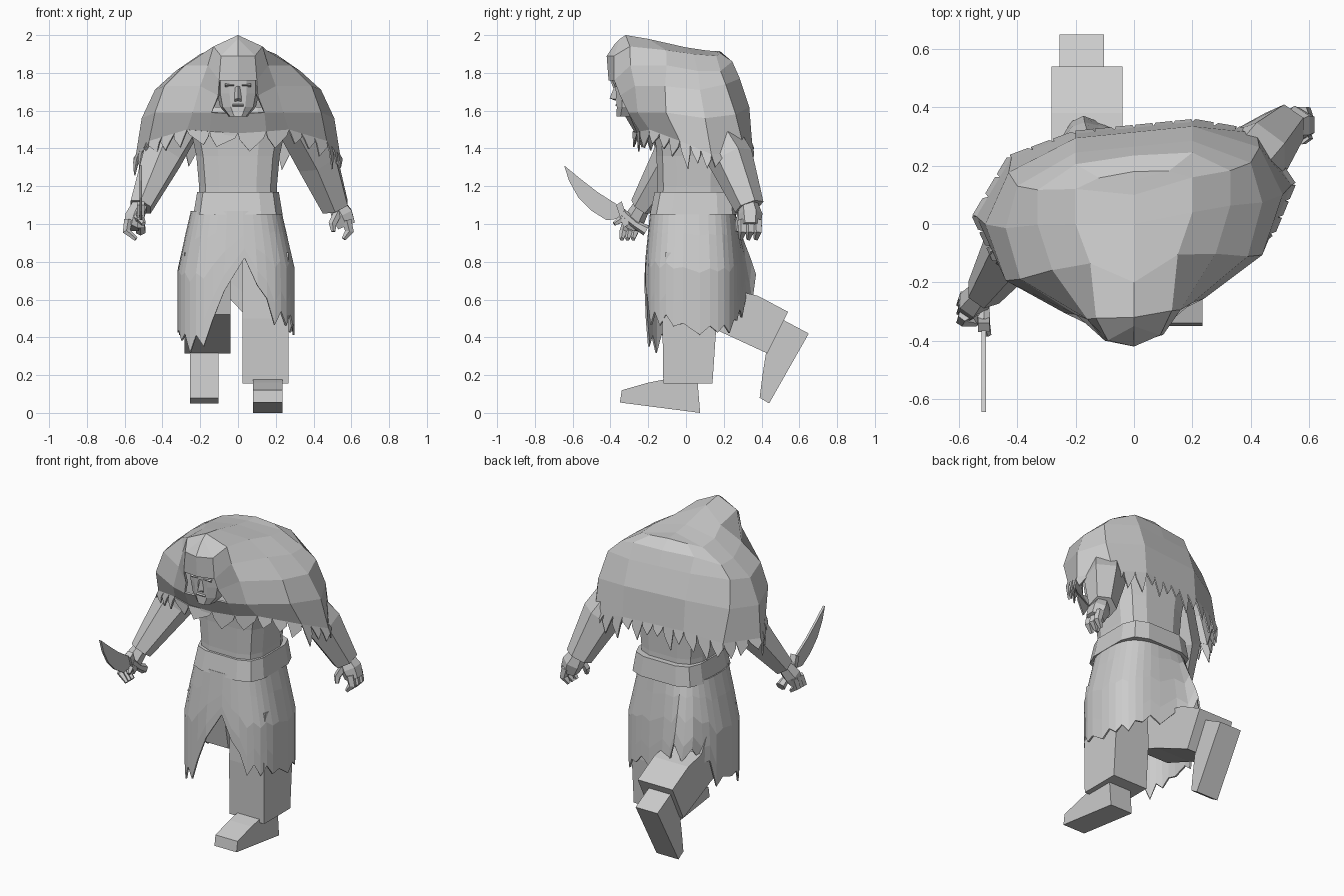
import bpy, bmesh, random
from math import sin, cos, radians, pi, exp
from mathutils import Vector

if "Cube" in bpy.data.objects:
    bpy.data.objects.remove(bpy.data.objects["Cube"])
random.seed(4)


def finish(name, bm):
    bmesh.ops.remove_doubles(bm, verts=bm.verts, dist=1e-4)
    bmesh.ops.delete(bm, geom=[v for v in bm.verts if not v.link_faces], context='VERTS')
    bmesh.ops.recalc_face_normals(bm, faces=bm.faces)
    me = bpy.data.meshes.new(name)
    bm.to_mesh(me)
    bm.free()
    ob = bpy.data.objects.new(name, me)
    bpy.context.collection.objects.link(ob)
    return ob


def thicken(ob, t):
    m = ob.modifiers.new("thickness", 'SOLIDIFY')
    m.thickness = t
    m.offset = -1


def loft(name, rings, cap=True):
    bm = bmesh.new()
    vs = [[bm.verts.new(p) for p in r] for r in rings]
    n = len(rings[0])
    for a, b in zip(vs, vs[1:]):
        for i in range(n):
            bm.faces.new((a[i], a[(i + 1) % n], b[(i + 1) % n], b[i]))
    if cap:
        bm.faces.new(vs[0])
        bm.faces.new(vs[-1])
    return finish(name, bm)


def spow(v, p):
    return (1 if v >= 0 else -1) * abs(v) ** (2 / p)


def ring(cx, cy, z, rx, ry, n=12, p=3):
    return [(cx + rx * spow(sin(2 * pi * (i + .5) / n), p),
             cy - ry * spow(cos(2 * pi * (i + .5) / n), p), z) for i in range(n)]


def tube(name, pts, radii, n=6):
    pts = [Vector(p) for p in pts]
    rings = []
    for i, (p, r) in enumerate(zip(pts, radii)):
        d = pts[min(i + 1, len(pts) - 1)] - pts[max(i - 1, 0)]
        u = d.cross(Vector((1, 0, 0))).normalized()
        w = d.cross(u).normalized()
        rings.append([p + r * (cos(2 * pi * k / n) * u + sin(2 * pi * k / n) * w) for k in range(n)])
    return loft(name, rings)


def prism(name, profile, x0, x1):
    return loft(name, [[(x, y, z) for y, z in profile] for x in (x0, x1)])


# hooded cloak: half loops from front centre to back centre, hem to crown
loops = [
    [(0, -.26, 1.48), (.15, -.26, 1.49), (.27, -.22, 1.50), (.47, -.08, 1.44),
     (.54, .08, 1.37), (.42, .27, 1.38), (.2, .33, 1.43), (0, .33, 1.43)],
    [(0, -.30, 1.58), (.14, -.32, 1.59), (.24, -.28, 1.59), (.44, -.15, 1.59),
     (.51, .05, 1.56), (.43, .22, 1.58), (.2, .315, 1.62), (0, .315, 1.62)],
    [(0, -.36, 1.68), (.105, -.36, 1.68), (.2, -.29, 1.73), (.39, -.15, 1.73),
     (.44, .03, 1.71), (.4, .17, 1.74), (.2, .265, 1.77), (0, .265, 1.77)],
    [(0, -.41, 1.76), (.1, -.39, 1.76), (.16, -.31, 1.84), (.28, -.13, 1.84),
     (.33, .03, 1.81), (.33, .15, 1.81), (.2, .225, 1.86), (0, .235, 1.86)],
    [(0, -.42, 1.89), (.09, -.39, 1.89), (.13, -.31, 1.94), (.15, -.12, 1.92),
     (.2, .02, 1.90), (.2, .14, 1.89), (.12, .17, 1.905), (0, .18, 1.915)],
    [(0, -.38, 1.95), (0, -.35, 1.98), (0, -.32, 2.0), (0, -.2, 1.98),
     (0, 0, 1.935), (0, .1, 1.92), (0, .15, 1.915), (0, .17, 1.915)]]
full = [[Vector((x, y + .1 * x, z)) for x, y, z in h + [(-a, b, c) for a, b, c in h[-2:0:-1]]] for h in loops]
bm = bmesh.new()
grid = [[bm.verts.new(p) for p in r] for r in full]
for k in range(5):
    for i in range(14):
        if k in (1, 2) and i in (0, 13):
            continue  # face opening
        bm.faces.new([grid[k][i], grid[k][(i + 1) % 14], grid[k + 1][(i + 1) % 14], grid[k + 1][i]])
thicken(finish("hooded_cloak", bm), .012)


# torn strips below the cloak hem
def fringe(name, line, out, count, low, high):
    bm = bmesh.new()
    for a, b in line:
        for j in range(count):
            p, q = a.lerp(b, j / count), a.lerp(b, (j + 1) / count)
            m = p.lerp(q, random.uniform(.2, .8))
            d = random.uniform(low, high)
            s = Vector((m.x * out, m.y * out, -d * .35))
            tip = m + Vector((m.x * out, m.y * out, -d))
            bm.faces.new([bm.verts.new(c) for c in (p, q, q.lerp(m, .15) + s, tip, p.lerp(m, .15) + s)])
    thicken(finish(name, bm), .008)


hem = full[0]
edges = [(hem[i], hem[(i + 1) % 14]) for i in range(14)]
fringe("cloak_fringe", edges[2:12], .03, 3, .06, .15)
fringe("collar_points", edges[:2] + edges[12:], 0, 1, .07, .11)

# head and face
loft("head", [ring(0, y, z, rx, ry, 10, 2.6) for y, z, rx, ry in
     ((-.30, 1.57, .05, .07), (-.275, 1.62, .095, .095), (-.27, 1.69, .11, .105),
      (-.27, 1.76, .11, .11), (-.26, 1.84, .08, .08))])
loft("nose", [[(-.018, -.37, z - .005), (0, y, z), (.018, -.37, z - .005)]
              for y, z in ((-.378, 1.73), (-.405, 1.665), (-.37, 1.652))])
prism("lips", [(-.36, 1.64), (-.376, 1.63), (-.36, 1.615)], -.03, .03)
for s in (-1, 1):
    prism("brow", [(-.36, 1.745), (-.381, 1.737), (-.365, 1.725)], s * .02, s * .07)

# torso and belt
loft("torso", [ring(0, .04, z, rx, ry, 12, 3.5) for z, rx, ry in
     ((1.0, .21, .2), (1.2, .21, .195), (1.36, .225, .2), (1.5, .255, .21), (1.62, .22, .18))])
loft("belt", [ring(0, .045, 1.05, .24, .24, 12, 4), ring(0, .05, 1.17, .22, .22, 12, 4)])

# skirt: hem height follows the angle around the body
hem_z = [(4, .82), (15, .66), (35, .54), (60, .53), (90, .46), (120, .46), (150, .5), (180, .6),
         (205, .74), (235, .66), (260, .46), (300, .42), (330, .41), (345, .5), (356, .68), (364, .82)]
bm = bmesh.new()
cols = []
n = 36
for i in range(n + 1):
    t = 4 + 360 * i / n
    for (a, za), (b, zb) in zip(hem_z, hem_z[1:]):
        if a <= t <= b:
            low = za + (zb - za) * (t - a) / (b - a)
            break
    if 25 < t < 340 and i % 2:
        low -= random.uniform(.02, .1)
    lift = .1 * exp(-((t - 208) / 22) ** 2)
    col = []
    for f in (0, .2, .5, .8, 1):
        z = 1.07 + (low - 1.07) * f
        d = min(1, (1.07 - z) / .3)
        rx, ry = .24 + .07 * d, .225 + .03 * d
        col.append(bm.verts.new((-.01 + rx * spow(sin(radians(t)), 2.8),
                                 .035 - ry * spow(cos(radians(t)), 2.8) + lift * f, z)))
    cols.append(col)
for a, b in zip(cols, cols[1:]):
    for k in range(4):
        bm.faces.new((a[k], b[k], b[k + 1], a[k + 1]))
thicken(finish("torn_skirt", bm), .01)

# standing leg and boot
prism("left_trouser", [(-.11, .85), (.14, .85), (.16, .45), (.14, .155), (-.12, .155), (-.125, .5)], .025, .268)
prism("left_boot", [(-.35, .055), (-.34, .12), (-.2, .16), (-.1, .18), (.06, .18), (.075, 0)], .08, .235)

# leg swung back with bent knee
prism("right_trouser", [(-.1, .85), (.14, .85), (.25, .65), (.38, .62), (.54, .535), (.43, .315),
                        (.16, .44), (-.04, .52)], -.283, -.04)
prism("right_boot", [(.5, .5), (.65, .42), (.44, .05), (.39, .08), (.405, .2), (.43, .36)], -.255, -.102)

# arms, hands and fingers
tube("right_sleeve", [(-.28, 0, 1.58), (-.40, -.06, 1.36), (-.515, -.235, 1.09)], (.12, .115, .065))
tube("right_hand", [(-.51, -.22, 1.12), (-.55, -.27, 1.03), (-.565, -.29, .98)], (.042, .055, .045))
tube("left_sleeve", [(.28, .08, 1.6), (.42, .24, 1.34), (.515, .335, 1.09)], (.12, .12, .08))
tube("left_hand", [(.515, .33, 1.12), (.55, .34, 1.05), (.575, .34, .99)], (.045, .065, .055))
for i in range(3):
    tube("left_finger", [(.575, .30 + .04 * i, 1.02), (.59, .3 + .04 * i, .96), (.56, .29 + .04 * i, .92)],
         (.027, .025, .012), 5)
    tube("right_finger", [(-.58, -.31 + .03 * i, 1.02), (-.59, -.33 + .03 * i, .96), (-.54, -.34 + .03 * i, .92)],
         (.024, .022, .012), 5)
tube("left_thumb", [(.53, .3, 1.06), (.5, .28, 1.0), (.505, .27, .96)], (.025, .022, .012), 5)
tube("right_thumb", [(-.54, -.3, 1.04), (-.51, -.35, 1.02), (-.5, -.38, 1.0)], (.022, .02, .012), 5)

# curved knife
prism("knife_blade", [(-.645, 1.31), (-.56, 1.24), (-.47, 1.17), (-.36, 1.1), (-.34, 1.03),
                      (-.42, 1.02), (-.5, 1.07), (-.57, 1.14), (-.62, 1.23)], -.522, -.508)
prism("knife_guard", [(-.37, 1.1), (-.34, 1.12), (-.3, 1.0), (-.33, .98)], -.535, -.495)
tube("knife_handle", [(-.515, -.34, 1.06), (-.515, -.27, 1.0), (-.515, -.21, .965)], (.025, .022, .03))
